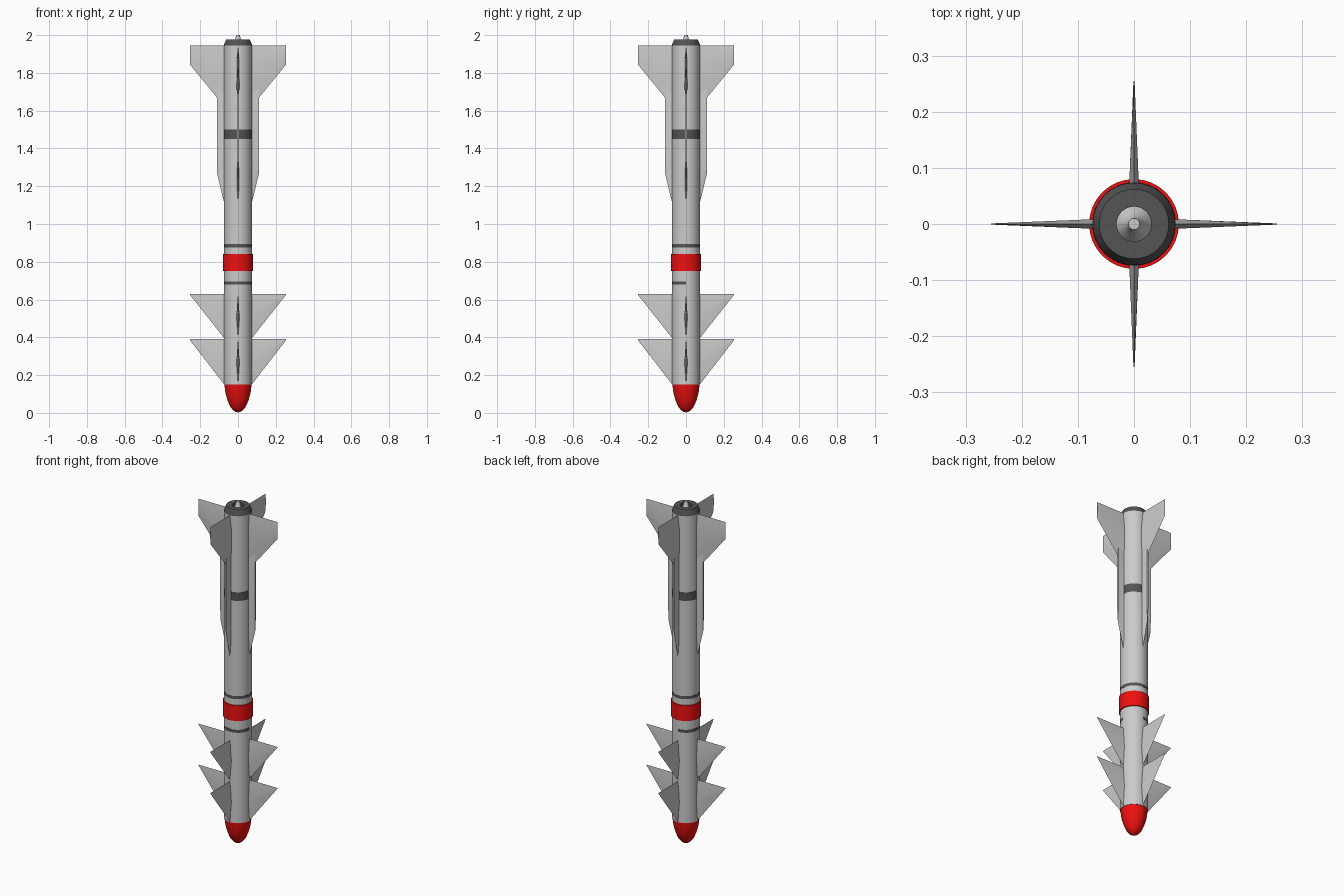
import bpy, bmesh
from math import cos, sin, pi, radians

if "Cube" in bpy.data.objects:
    bpy.data.objects.remove(bpy.data.objects["Cube"])


def material(name, rgb):
    m = bpy.data.materials.new(name)
    m.diffuse_color = (*rgb, 1)
    m.use_nodes = True
    m.node_tree.nodes["Principled BSDF"].inputs["Base Color"].default_value = m.diffuse_color
    return m


RED = material("red", (0.85, 0.005, 0.005))
DARK = material("dark_grey", (0.09, 0.09, 0.09))
SIDES = 32


def finish(name, bm, mat=None):
    bmesh.ops.remove_doubles(bm, verts=bm.verts, dist=1e-5)
    bmesh.ops.recalc_face_normals(bm, faces=bm.faces)
    me = bpy.data.meshes.new(name)
    bm.to_mesh(me)
    bm.free()
    ob = bpy.data.objects.new(name, me)
    bpy.context.collection.objects.link(ob)
    if mat:
        me.materials.append(mat)
    bpy.ops.object.select_all(action='DESELECT')
    ob.select_set(True)
    bpy.context.view_layer.objects.active = ob
    bpy.ops.object.shade_smooth_by_angle(angle=radians(30))
    return ob


def lathe(name, profile, mat=None, start=0, sweep=360):
    """Revolve (radius, z) points about the z axis."""
    bm = bmesh.new()
    n = SIDES * sweep // 360
    rings = []
    for i in range(n + 1):
        a = radians(start) + 2 * pi * i / SIDES
        rings.append([bm.verts.new((r * cos(a), r * sin(a), z)) for r, z in profile])
    for a, b in zip(rings, rings[1:]):
        for j in range(len(profile) - 1):
            bm.faces.new((a[j], b[j], b[j + 1], a[j + 1]))
    bmesh.ops.dissolve_degenerate(bm, dist=1e-6, edges=bm.edges)
    return finish(name, bm, mat)


def fins(name, root, tip, fractions):
    """Four tapered blades; stations are (radius, z_low, z_high, half_thickness)."""
    for k in range(4):
        a = k * pi / 2
        bm = bmesh.new()
        loops = []
        for r, lo, hi, h in (root, tip):
            zs = [lo + (hi - lo) * f for f in fractions]
            section = [(0, lo)] + [(h, z) for z in zs] + [(0, hi)] + [(-h, z) for z in reversed(zs)]
            loops.append([bm.verts.new((r * cos(a) - t * sin(a), r * sin(a) + t * cos(a), z))
                          for t, z in section])
        n = len(loops[0])
        for i in range(n):
            j = (i + 1) % n
            bm.faces.new((loops[0][i], loops[0][j], loops[1][j], loops[1][i]))
        bm.faces.new(loops[0])
        bm.faces.new(loops[1])
        finish(f"{name}_{k + 1}", bm)


# Body tube and rounded nose
lathe("body", [(0, 0.15), (0.074, 0.15), (0.074, 1.945), (0, 1.945)])
lathe("nose", [(0, 0.003), (0.012, 0.005), (0.025, 0.013), (0.042, 0.034), (0.055, 0.065),
               (0.064, 0.095), (0.069, 0.122), (0.072, 0.152)], RED)

# Raised red collar
lathe("collar", [(0.07, 0.75), (0.08, 0.75), (0.08, 0.84), (0.07, 0.84)], RED)

# Painted bands; the lowest one leaves a quarter of the body bare
for name, lo, hi, start, sweep in (("lower_band", 0.679, 0.696, 90, 270),
                                   ("middle_band", 0.876, 0.893, 0, 360),
                                   ("upper_band", 1.45, 1.50, 0, 360)):
    lathe(name, [(0.073, lo), (0.0746, lo), (0.0746, hi), (0.073, hi)], DARK, start, sweep)

# Tail cap with recess, and the nozzle plug inside it
lathe("tail_cap", [(0.074, 1.945), (0.073, 1.952), (0.062, 1.977), (0.031, 1.977), (0.031, 1.95)], DARK)
lathe("nozzle_plug", [(0.031, 1.95), (0.022, 1.964), (0.014, 1.977), (0.010, 2.0), (0, 2.0)])

# Two sets of triangular front fins
for name, lo, hi in (("nose_fin", 0.152, 0.39), ("control_fin", 0.397, 0.63)):
    slope = (hi - lo) / (0.255 - 0.074)
    fins(name, (0.06, lo - 0.014 * slope, hi, 0.009), (0.255, hi - 0.004, hi, 0.0006), (0.5,))

# Long strakes running into the swept tail fins
fins("strake", (0.06, 1.06, 1.75, 0.007), (0.112, 1.27, 1.75, 0.005), (0.15, 0.9))
fins("tail_fin", (0.06, 1.606, 1.945, 0.009), (0.255, 1.845, 1.945, 0.001), (0.35, 0.75))
